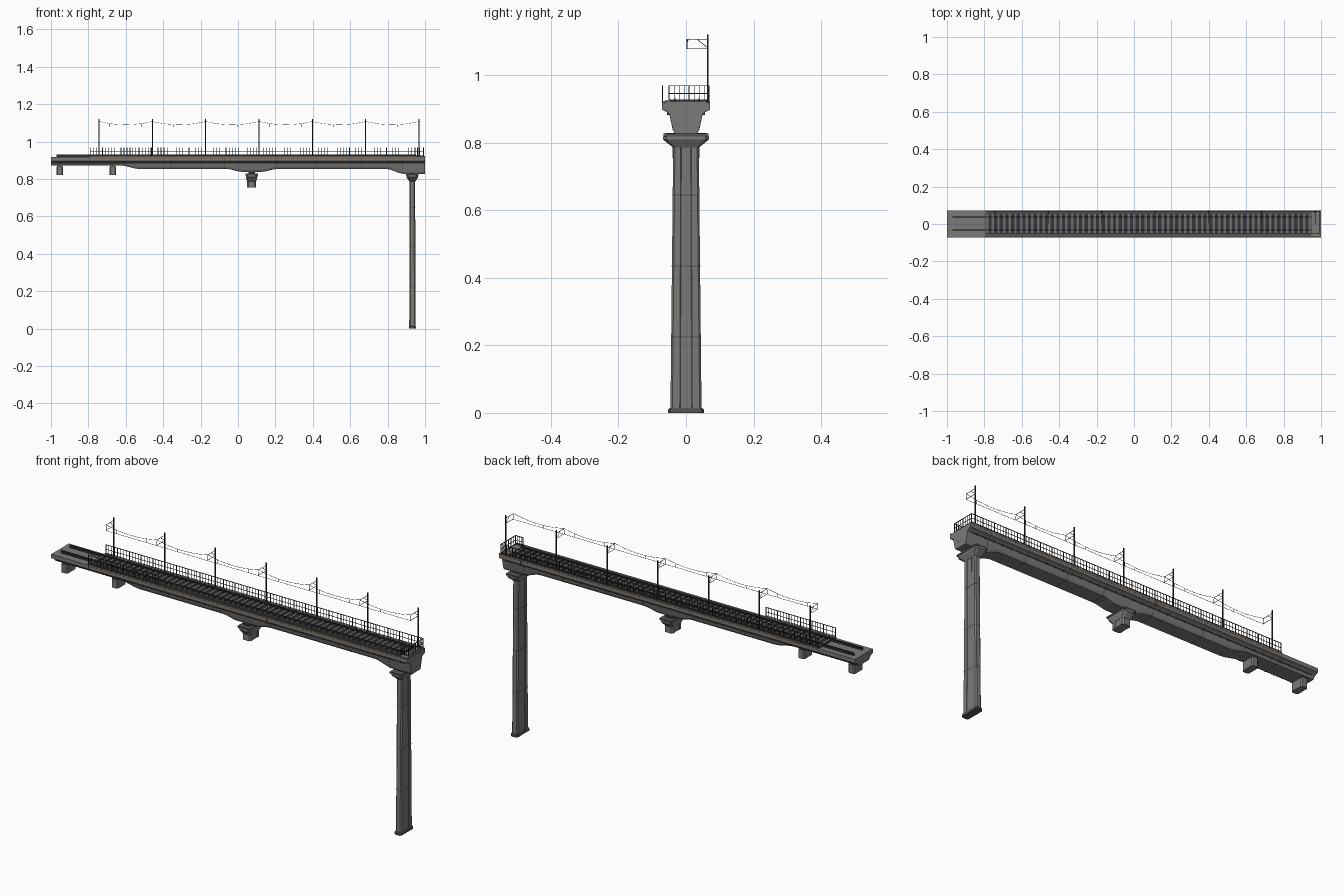
import bpy, bmesh, math
from mathutils import Vector

if "Cube" in bpy.data.objects:
    bpy.data.objects.remove(bpy.data.objects["Cube"])


def material(name, rgb):
    m = bpy.data.materials.new(name)
    m.diffuse_color = (*rgb, 1)
    m.use_nodes = True
    m.node_tree.nodes["Principled BSDF"].inputs["Base Color"].default_value = m.diffuse_color
    return m


CONCRETE = material("concrete", (0.2, 0.195, 0.185))
DARK = material("dark_concrete", (0.09, 0.09, 0.085))
BALLAST = material("ballast", (0.035, 0.037, 0.04))
SLEEPER = material("sleeper", (0.16, 0.16, 0.16))
STEEL = material("steel", (0.03, 0.03, 0.03))
RUST = material("rust", (0.2, 0.12, 0.08))


def finish(name, bm, mat):
    bmesh.ops.recalc_face_normals(bm, faces=bm.faces)
    me = bpy.data.meshes.new(name)
    bm.to_mesh(me)
    bm.free()
    me.materials.append(mat)
    ob = bpy.data.objects.new(name, me)
    bpy.context.collection.objects.link(ob)
    return ob


def boxes(name, items, mat):
    """items: (x0, x1, y0, y1, z0, z1)"""
    bm = bmesh.new()
    for x0, x1, y0, y1, z0, z1 in items:
        vs = bmesh.ops.create_cube(bm, size=1)["verts"]
        for v in vs:
            v.co = Vector(((x0 + x1) / 2 + v.co.x * (x1 - x0),
                           (y0 + y1) / 2 + v.co.y * (y1 - y0),
                           (z0 + z1) / 2 + v.co.z * (z1 - z0)))
    return finish(name, bm, mat)


def loft(name, rings, mat):
    bm = bmesh.new()
    vr = [[bm.verts.new(p) for p in r] for r in rings]
    n = len(vr[0])
    for a, b in zip(vr, vr[1:]):
        for i in range(n):
            bm.faces.new((a[i], a[(i + 1) % n], b[(i + 1) % n], b[i]))
    bm.faces.new(vr[0])
    bm.faces.new(vr[-1])
    return finish(name, bm, mat)


def wires(name, paths, r, mat):
    cu = bpy.data.curves.new(name, 'CURVE')
    cu.dimensions = '3D'
    cu.bevel_depth = r
    cu.bevel_resolution = 1
    cu.use_fill_caps = True
    for pts in paths:
        s = cu.splines.new('POLY')
        s.points.add(len(pts) - 1)
        for p, c in zip(s.points, pts):
            p.co = (*c, 1)
    cu.materials.append(mat)
    ob = bpy.data.objects.new(name, cu)
    bpy.context.collection.objects.link(ob)
    return ob


# Box girder: underside profile with haunches over the piers
UNDER = [(-1, .873), (-.64, .873), (-.52, .853), (-.06, .853), (.02, .838),
         (.125, .838), (.21, .853), (.79, .853), (.89, .827), (1, .827)]


def section(x, zb, grow=0.0):
    w = .048 - (.885 - zb) * .16
    half = [(.071, .917), (.071, .897), (.059, .892), (.049, .885),
            (w, zb + .010), (w - .006, zb)]
    half = [(y + grow, z - (grow if i > 1 else 0)) for i, (y, z) in enumerate(half)]
    return [(x, y, z) for y, z in half] + [(x, -y, z) for y, z in reversed(half)]


def under(x):
    for (xa, za), (xb, zb) in zip(UNDER, UNDER[1:]):
        if x <= xb:
            t = (x - xa) / (xb - xa)
            return za + (zb - za) * (1 - math.cos(math.pi * t)) / 2
    return UNDER[-1][1]


xs = []
for (xa, za), (xb, zb) in zip(UNDER, UNDER[1:]):
    k = 1 if za == zb else 6
    xs += [xa + (xb - xa) * i / k for i in range(k)]
loft("box_girder", [section(x, under(x)) for x in xs + [1.0]], CONCRETE)

# Segment joints around the girder
for i, x in enumerate((-.79, -.36, -.07, .21, .42, .66, .88)):
    loft(f"girder_joint_{i}", [section(x + d, under(x), .0005) for d in (-.0015, .0015)], DARK)

# Deck kerbs, end slab, end hatch, edge stripe and conduits
boxes("deck_kerbs", [(-.795, 1, s * .068 - .003, s * .068 + .003, .915, .922) for s in (-1, 1)], DARK)
boxes("end_slab", [(.955, .998, -.064, .064, .915, .921)], CONCRETE)
boxes("end_hatch", [(.995, 1.0, -.021, .021, .842, .866)], STEEL)
boxes("edge_strips", [(-.79, .99, s * .0705 - .001, s * .0705 + .001, .910, .914) for s in (-1, 1)], RUST)
wires("side_conduits", [[(-.98, s * .0535, .884), (.98, s * .0535, .884)] for s in (-1, 1)], .0015, DARK)
boxes("conduit_brackets", [(x * .05 - .002, x * .05 + .002, s * .0525 - .003, s * .0525 + .003, .881, .89)
                           for x in range(-19, 20) for s in (-1, 1)], DARK)

# Trackbed, sleepers, rails
boxes("trackbed", [(-.795, .95, -.065, .065, .915, .9205)], BALLAST)
N = 58
boxes("sleepers", [(x - .0065, x + .0065, -.048, .054, .918, .9245)
                   for x in (-.785 + 1.725 * i / (N - 1) for i in range(N))], SLEEPER)
rails = []
for y in (-.032, .038):
    rails += [(-.97, .95, y - .0032, y + .0032, .9165, .9255),
              (-.97, .95, y - .0012, y + .0012, .925, .929),
              (-.97, .95, y - .002, y + .002, .929, .931)]
boxes("rails", rails, STEEL)
boxes("cable_troughs", [(-.795, .95, y - .005, y + .005, .918, .924) for y in (-.058, .061)], DARK)


# Railings: heavy posts, thin balusters, three horizontal rails
def railing(name, a, b, n):
    a, b = Vector((*a, 0)), Vector((*b, 0))
    d = Vector((abs(b.x - a.x), abs(b.y - a.y), 0))
    items = []
    for i in range(n + 1):
        p = a.lerp(b, i / n)
        r = .0016 if i % 4 == 0 else .0008
        items.append((p.x - r, p.x + r, p.y - r, p.y + r, .917, .969))
    for z, r in ((.968, .0013), (.945, .001), (.926, .001)):
        items.append((min(a.x, b.x) - r, max(a.x, b.x) + r,
                      min(a.y, b.y) - r, max(a.y, b.y) + r, z - r, z + r))
    return boxes(name, items, STEEL)


railing("back_railing", (-.79, .0685), (.992, .0685), 108)
railing("front_railing", (-.79, -.0695), (-.40, -.0695), 24)
railing("end_railing", (.992, -.05), (.992, .0685), 8)
railing("front_end_railing", (.95, -.05), (.992, -.05), 4)

# Catenary masts with arms
poles = [-.743 + 1.711 * i / 6 for i in range(7)]
PY, WY = .0645, .003
boxes("masts", [(x - .0025, x + .0025, PY - .0025, PY + .0025, .917, 1.12) for x in poles]
      + [(x - .006, x + .006, PY - .005, PY + .005, .917, .925) for x in poles], STEEL)
arms = []
for x in poles:
    arms += [[(x, PY, 1.106), (x, WY, 1.106)],
             [(x, PY, 1.079), (x, WY, 1.079)],
             [(x, PY, 1.080), (x, .034, 1.105)],
             [(x, .008, 1.106), (x, WY, 1.098), (x, WY, 1.077)]]
wires("mast_arms", arms, .0011, STEEL)

# Sagging messenger wire, contact wire and droppers
sag = []
drops = []
for a, b in zip(poles, poles[1:]):
    def hang(t):
        return (a + (b - a) * t, WY, 1.107 - .017 * 4 * t * (1 - t))
    sag += [hang(i / 12) for i in range(12)]
    for t in (.2, .4, .6, .8):
        p = hang(t)
        drops.append([p, (p[0], WY, 1.077)])
sag.append((poles[-1], WY, 1.107))
wires("messenger_wire", [sag], .0008, STEEL)
wires("contact_wire", [[(poles[0], WY, 1.077), (poles[-1], WY, 1.077)]], .0008, STEEL)
wires("wire_droppers", drops, .0004, STEEL)


# Piers: chamfered column section with a shallow recess on the broad faces
def ring(cx, hx, hy, z, rec=.0015):
    c, g = min(hx, hy) * .35, hy * .36
    q = [(hx - rec, 0), (hx - rec, g), (hx, g + .002), (hx, hy - c), (hx - c, hy)]
    q = q + [(-x, y) for x, y in reversed(q)]
    q = q + [(-x, -y) for x, y in q[1:-1]]
    return [(cx + x, y, z) for x, y in q]


def cap(name, cx, hx, hy, sx, sy, z0):
    loft(name + "_cap", [ring(cx, sx, sy, z0, 0), ring(cx, hx - .002, hy, z0 + .024, 0),
                         ring(cx, hx - .002, hy, z0 + .033, 0)], CONCRETE)
    boxes(name + "_top_plate", [(cx - hx, cx + hx, -hy + .001, hy - .001, z0 + .033, z0 + .042)], DARK)
    boxes(name + "_bearings", [(cx - .018, cx + .018, s * .026 - .009, s * .026 + .009, z0 + .04, z0 + .056)
                               for s in (-1, 1)], STEEL)


PX = .932
loft("tall_pier_column", [ring(PX, .0165, .046, .012), ring(PX, .016, .044, .2),
                          ring(PX, .0155, .038, .787)], CONCRETE)
loft("tall_pier_base", [ring(PX, .019, .053, 0, 0), ring(PX, .019, .053, .01, 0),
                        ring(PX, .0175, .049, .014, 0)], DARK)
for i, z in enumerate((.225, .435, .645)):
    hy = .0442 - (z - .2) * .0102
    loft(f"tall_pier_joint_{i}", [ring(PX, .0163, hy + .0004, z + d) for d in (-.0012, .0012)], DARK)
cap("tall_pier", PX, .033, .068, .0155, .038, .785)

MX = .073
loft("middle_pier_stub", [ring(MX, .024, .04, .754), ring(MX, .024, .04, .79)], CONCRETE)
cap("middle_pier", MX, .033, .062, .024, .04, .786)

# Short supports under the approach slab
for i, x in enumerate((-.953, -.67)):
    loft(f"approach_support_{i}", [ring(x, .018, .036, .82, 0), ring(x, .018, .036, .864, 0)], CONCRETE)
    boxes(f"approach_bearing_{i}", [(x - .014, x + .014, -.032, .032, .862, .875)], DARK)
